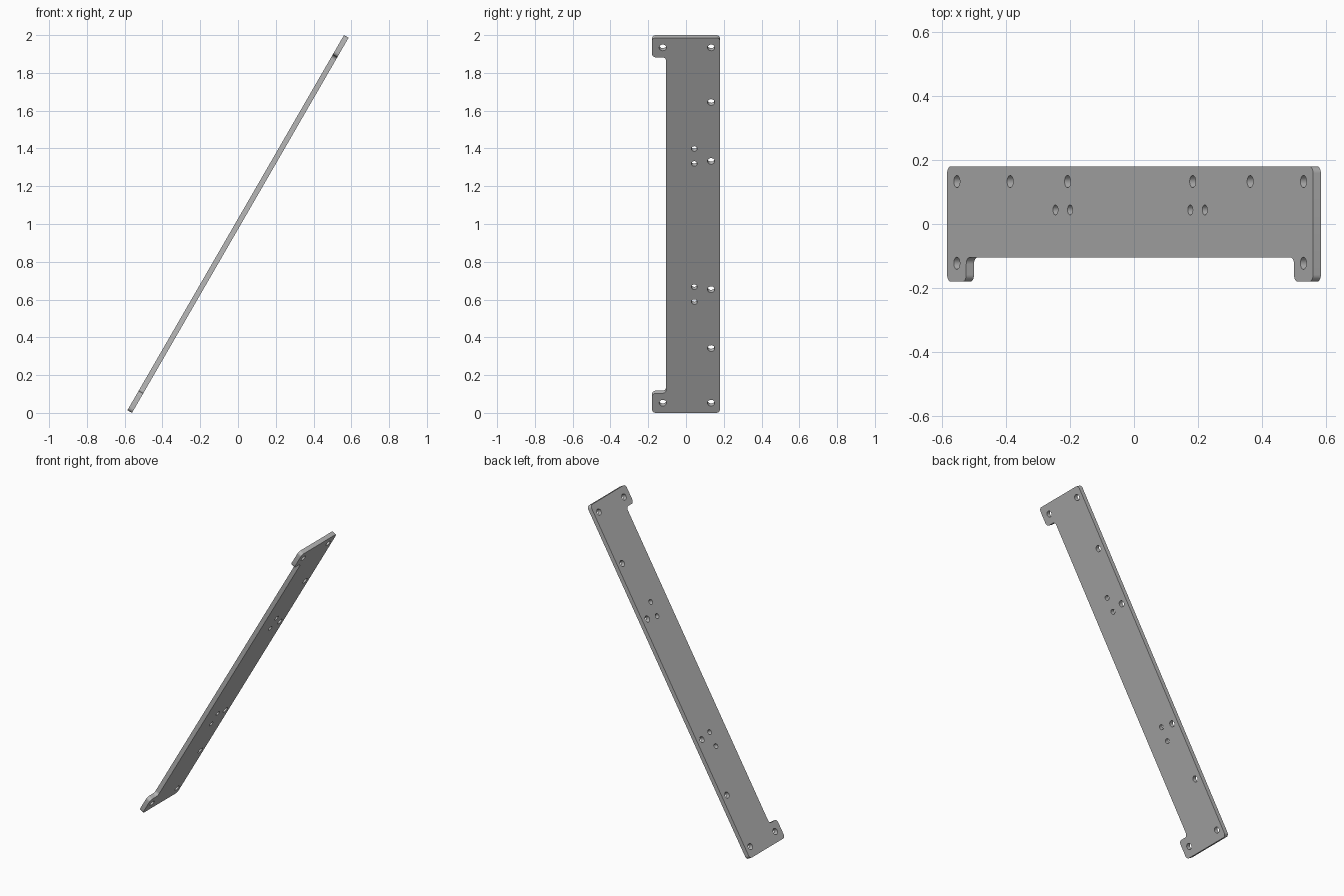
import bpy
import bmesh
from math import sin, cos, pi, radians
from mathutils import Vector, Matrix

cube = bpy.data.objects.get("Cube")
if cube:
    bpy.data.objects.remove(cube, do_unlink=True)

THICK = 0.028
TILT = radians(60)
HALF_L = (2 - THICK * cos(TILT)) / sin(TILT) / 2
HALF_W = 0.18
NOTCH_U, NOTCH_Y = 1.027, -0.105


def rounded(corners, radius, steps=8):
    """Replace every right-angled corner with a tangent arc."""
    points = []
    for i, corner in enumerate(corners):
        c = Vector(corner)
        a = (Vector(corners[i - 1]) - c).normalized()
        b = (Vector(corners[(i + 1) % len(corners)]) - c).normalized()
        centre = c + radius * (a + b)
        for k in range(steps + 1):
            t = pi / 2 * k / steps
            points.append(centre - radius * (b * cos(t) + a * sin(t)))
    return points


def circle(u, y, radius, sides=32):
    return [Vector((u + radius * cos(2 * pi * k / sides),
                    y + radius * sin(2 * pi * k / sides))) for k in range(sides)]


# Plate outline with a long notch between two end tabs
outline = rounded([(-HALF_L, -HALF_W), (-NOTCH_U, -HALF_W),
                   (-NOTCH_U, NOTCH_Y), (NOTCH_U, NOTCH_Y),
                   (NOTCH_U, -HALF_W), (HALF_L, -HALF_W),
                   (HALF_L, HALF_W), (-HALF_L, HALF_W)], 0.021)

# Screw holes, mirrored about the middle of the plate
loops = [outline]
for side in (-1, 1):
    for u, y in ((1.086, 0.133), (0.752, 0.133), (0.392, 0.133), (1.086, -0.123)):
        loops.append(circle(side * u, y, 0.019))
    for u in (0.468, 0.377):
        loops.append(circle(side * u, 0.044, 0.0155))

# Filled and extruded profile
curve = bpy.data.curves.new("plate_profile", "CURVE")
curve.dimensions = "2D"
curve.fill_mode = "BOTH"
curve.extrude = THICK / 2
for loop in loops:
    spline = curve.splines.new("POLY")
    spline.points.add(len(loop) - 1)
    for point, co in zip(spline.points, loop):
        point.co = (co.x, co.y, 0, 1)
    spline.use_cyclic_u = True
helper = bpy.data.objects.new("plate_profile", curve)
bpy.context.collection.objects.link(helper)
graph = bpy.context.evaluated_depsgraph_get()
mesh = bpy.data.meshes.new_from_object(helper.evaluated_get(graph))
bpy.data.objects.remove(helper, do_unlink=True)

# Weld the faces to the rim and lean the plate
bm = bmesh.new()
bm.from_mesh(mesh)
bmesh.ops.remove_doubles(bm, verts=bm.verts, dist=0.0001)
bmesh.ops.recalc_face_normals(bm, faces=bm.faces)
bm.transform(Matrix.Translation((0, 0, 1)) @ Matrix.Rotation(-TILT, 4, "Y"))
bm.to_mesh(mesh)
bm.free()

grey = bpy.data.materials.new("plain grey")
grey.use_nodes = True
colour = (0.48, 0.48, 0.48, 1)
grey.diffuse_color = colour
grey.node_tree.nodes["Principled BSDF"].inputs["Base Color"].default_value = colour
mesh.materials.clear()
mesh.materials.append(grey)

plate = bpy.data.objects.new("mounting_plate", mesh)
bpy.context.collection.objects.link(plate)
bpy.ops.object.select_all(action="DESELECT")
plate.select_set(True)
bpy.context.view_layer.objects.active = plate
bpy.ops.object.shade_smooth_by_angle(angle=radians(30))
